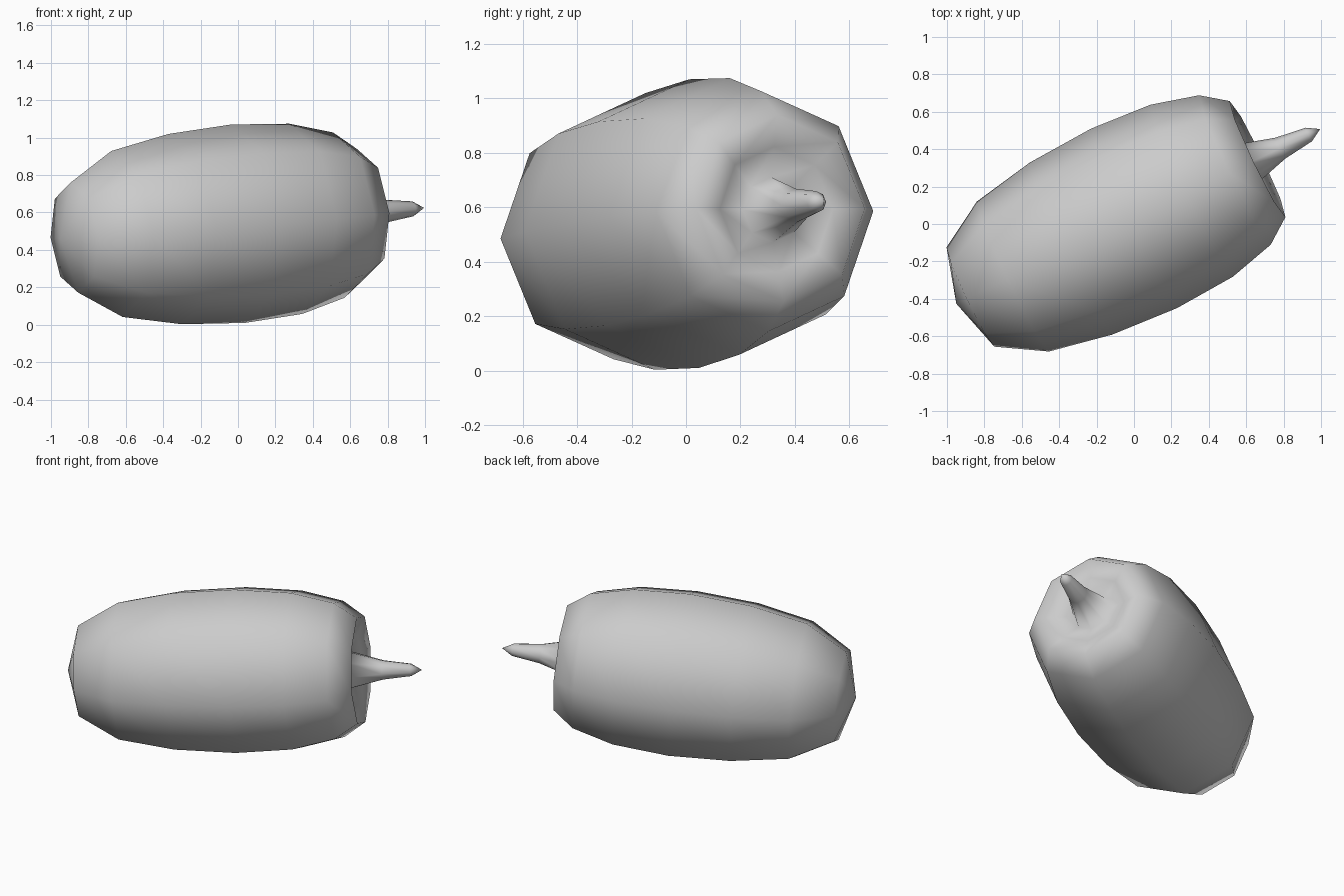
import bpy
import bmesh
from math import cos, sin, tau
from mathutils import Matrix, Vector

cube = bpy.data.objects.get("Cube")
if cube:
    bpy.data.objects.remove(cube, do_unlink=True)

SIDES = 8
CENTRE = Vector((0, 0.03, 0.54))
AXIS = Vector((1, 0.48, 0.085)).normalized()

# Radius and distance along the axis: rounded base, body, dent, then stem
BODY = [(0.295, -0.973), (0.445, -0.72), (0.51, -0.375), (0.532, 0),
        (0.51, 0.343), (0.443, 0.60), (0.344, 0.735)]
DENT = [(0.23, 0.70), (0.12, 0.665)]
STEM = [(0.062, 0.87), (0.04, 1.04)]
BASE_POLE, STEM_TIP = -1.057, 1.107

# Plain grey surface
grey = bpy.data.materials.new("plain_grey")
grey.use_nodes = True
colour = (0.6, 0.6, 0.6, 1)
grey.diffuse_color = colour
bsdf = next(n for n in grey.node_tree.nodes if n.type == 'BSDF_PRINCIPLED')
bsdf.inputs["Base Color"].default_value = colour

# Continuous turned skin, closed by a vertex at each end
bm = bmesh.new()
rings = [[bm.verts.new((r * cos(tau * i / SIDES), r * sin(tau * i / SIDES), t))
          for i in range(SIDES)] for r, t in BODY + DENT + STEM]
base = bm.verts.new((0, 0, BASE_POLE))
tip = bm.verts.new((0, 0, STEM_TIP))
for i in range(SIDES):
    j = (i + 1) % SIDES
    bm.faces.new((base, rings[0][j], rings[0][i]))
    for low, high in zip(rings, rings[1:]):
        bm.faces.new((low[i], low[j], high[j], high[i]))
    bm.faces.new((rings[-1][i], rings[-1][j], tip))
for face in bm.faces:
    face.smooth = True

# Lay the fruit on its side, stem slightly raised
across = Vector((0, 0, 1)).cross(AXIS).normalized()
up = AXIS.cross(across)
turn = Matrix((across, up, AXIS)).transposed().to_4x4()
bm.transform(Matrix.Translation(CENTRE) @ turn)

mesh = bpy.data.meshes.new("fruit_with_stem")
bm.to_mesh(mesh)
bm.free()
mesh.materials.append(grey)
fruit = bpy.data.objects.new("fruit_with_stem", mesh)
bpy.context.collection.objects.link(fruit)
